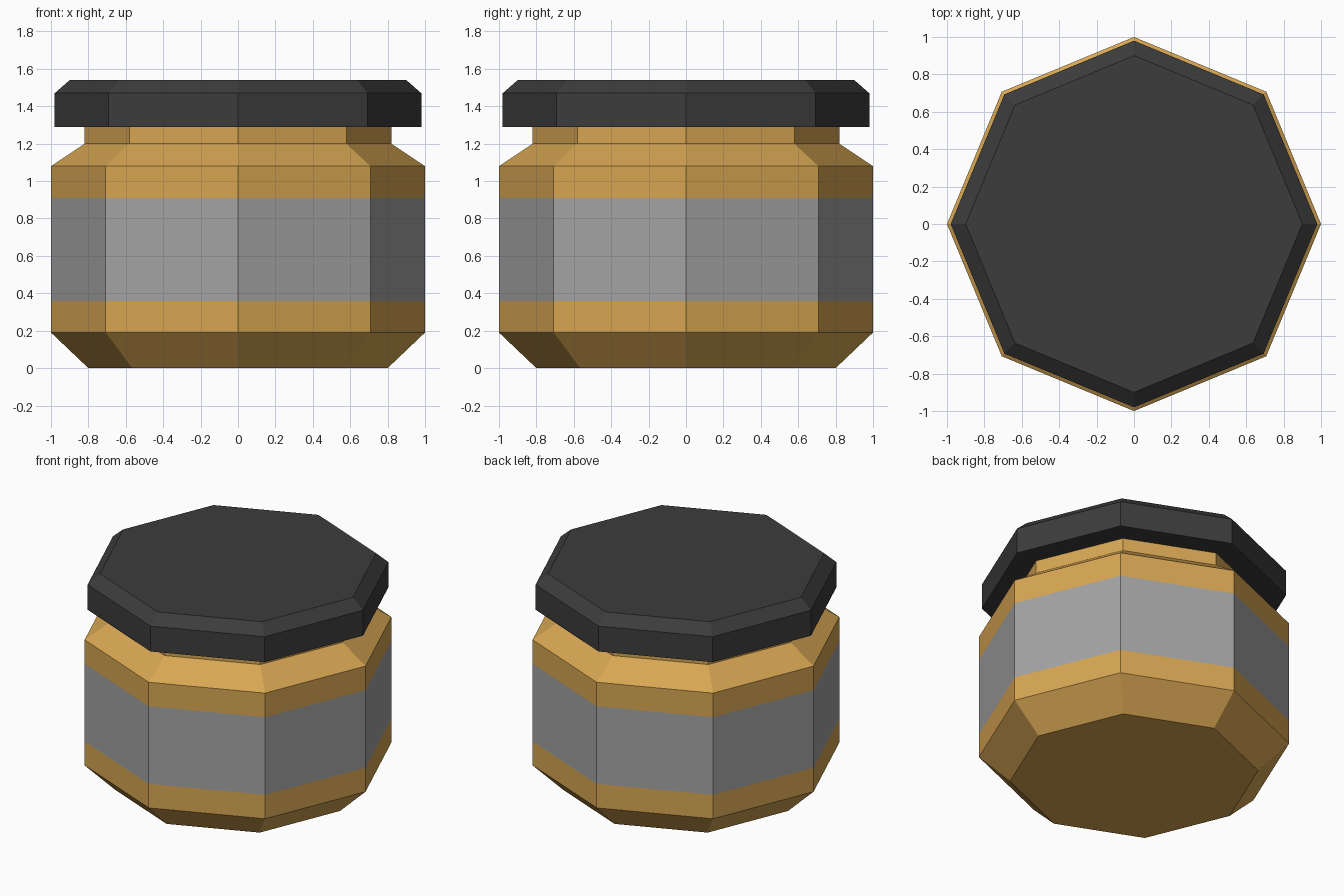
import bpy
import bmesh
from math import cos, sin, pi

SIDES = 8

cube = bpy.data.objects.get("Cube")
if cube:
    bpy.data.objects.remove(cube, do_unlink=True)


def make_material(name, rgb):
    mat = bpy.data.materials.new(name)
    mat.use_nodes = True
    mat.diffuse_color = (*rgb, 1)
    mat.node_tree.nodes["Principled BSDF"].inputs["Base Color"].default_value = (*rgb, 1)
    return mat


def lathe(name, profile, materials):
    """Capped octagonal solid from (radius, height) pairs, corners on the axes."""
    bm = bmesh.new()
    rings = [[bm.verts.new((r * cos(2 * pi * i / SIDES), r * sin(2 * pi * i / SIDES), z))
              for i in range(SIDES)] for r, z in profile]
    for low, high in zip(rings, rings[1:]):
        for i in range(SIDES):
            j = (i + 1) % SIDES
            bm.faces.new((low[i], low[j], high[j], high[i]))
    bm.faces.new(rings[0][::-1])
    bm.faces.new(rings[-1])
    bmesh.ops.recalc_face_normals(bm, faces=bm.faces)
    mesh = bpy.data.meshes.new(name)
    bm.to_mesh(mesh)
    bm.free()
    for mat in materials:
        mesh.materials.append(mat)
    obj = bpy.data.objects.new(name, mesh)
    bpy.context.collection.objects.link(obj)
    return obj


amber = make_material("amber", (0.68, 0.38, 0.085))
label_grey = make_material("label grey", (0.37, 0.37, 0.37))
lid_black = make_material("lid charcoal", (0.045, 0.045, 0.045))

# Jar body: chamfered base, straight wall, sloped shoulder, neck
LABEL_LOW, LABEL_HIGH = 0.36, 0.91
jar = lathe("jar_body", [(0.8, 0), (1, 0.19), (1, LABEL_LOW), (1, LABEL_HIGH),
                         (1, 1.08), (0.82, 1.2), (0.82, 1.3)], [amber, label_grey])

# Label band around the wall
for face in jar.data.polygons:
    if LABEL_LOW < face.center.z < LABEL_HIGH and abs(face.normal.z) < 0.1:
        face.material_index = 1

# Lid with a bevelled top rim
lathe("lid", [(0.98, 1.29), (0.98, 1.47), (0.9, 1.54)], [lid_black])
